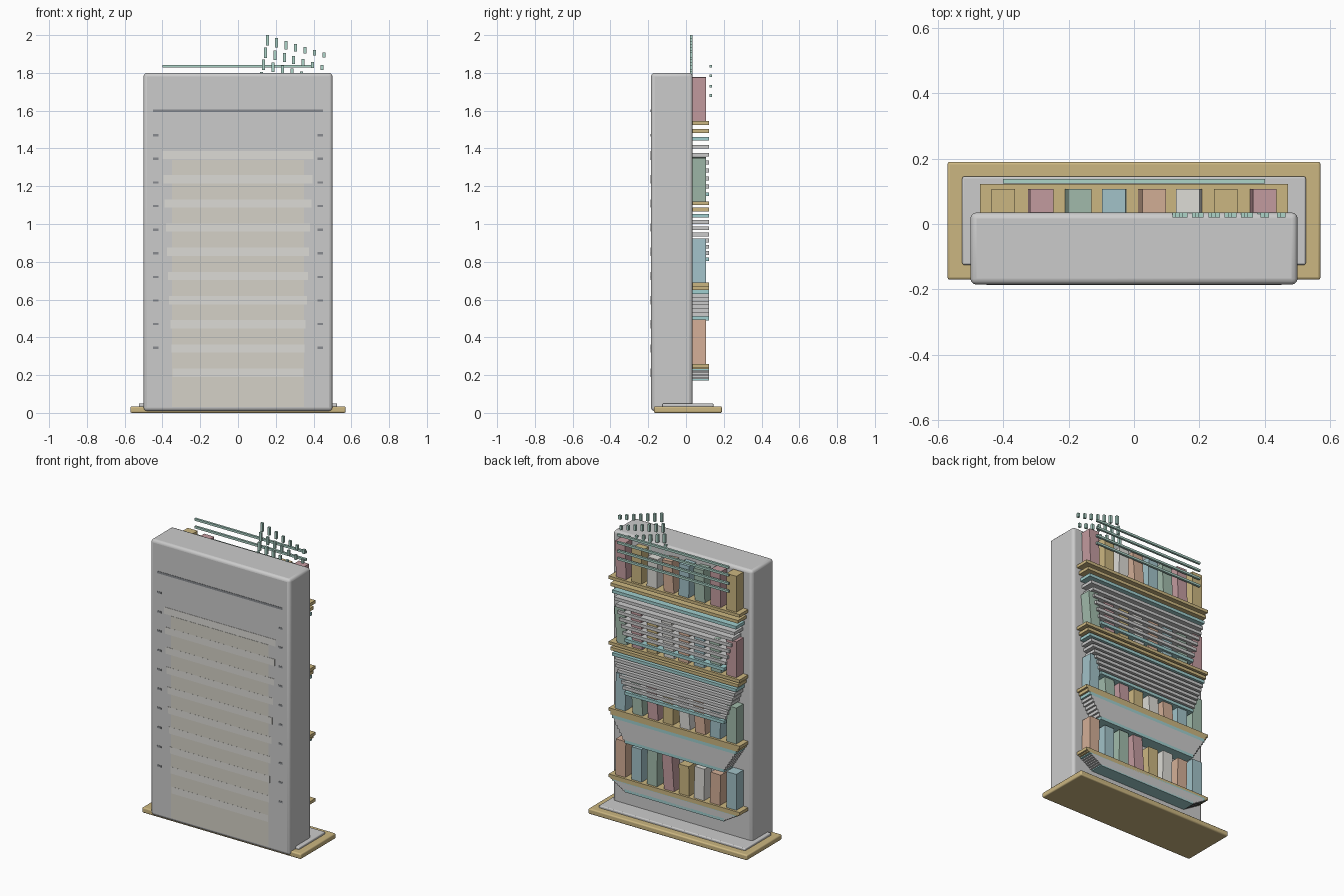
import bpy, math, random

if "Cube" in bpy.data.objects:
    bpy.data.objects.remove(bpy.data.objects["Cube"])
random.seed(4)

COLORS = {
    "gold": (0.60, 0.47, 0.22), "teal": (0.35, 0.62, 0.62), "mint": (0.42, 0.66, 0.58),
    "red": (0.55, 0.33, 0.35), "green": (0.36, 0.50, 0.41), "blue": (0.36, 0.54, 0.58),
    "orange": (0.66, 0.43, 0.31), "white": (0.72, 0.71, 0.67), "cream": (0.66, 0.64, 0.57),
    "dark": (0.25, 0.26, 0.28),
}
mats = {}
for key, rgb in COLORS.items():
    mats[key] = bpy.data.materials.new(key)
    mats[key].diffuse_color = (*rgb, 1)


def box(name, x0, x1, y0, y1, z0, z1, color=None, bevel=0, tilt=0):
    bpy.ops.mesh.primitive_cube_add(size=1, location=((x0+x1)/2, (y0+y1)/2, (z0+z1)/2))
    ob = bpy.context.object
    ob.name = name
    ob.scale = (x1-x0, y1-y0, z1-z0)
    bpy.ops.object.transform_apply(location=False, rotation=False, scale=True)
    ob.rotation_euler.y = tilt
    if color:
        ob.data.materials.append(mats[color])
    if bevel:
        m = ob.modifiers.new("Bevel", 'BEVEL')
        m.width, m.segments = bevel, 3
        bpy.ops.object.shade_smooth_by_angle(angle=math.radians(30))
    return ob


# Base plates and main slab
box("base_plate", -0.57, 0.57, -0.17, 0.19, 0, 0.035, "gold", 0.008)
box("plinth", -0.525, 0.525, -0.125, 0.145, 0.03, 0.05, None, 0.006)
box("body", -0.5, 0.5, -0.185, 0.035, 0.01, 1.8, None, 0.018)

# Nearly flush front decoration: panel, lintel line, treads and side ticks
box("front_panel", -0.35, 0.35, -0.1865, -0.18, 0.03, 1.34, "cream")
box("front_lintel", -0.45, 0.45, -0.187, -0.18, 1.593, 1.607, "dark")
for i in range(10):
    z, w = 1.365 - 0.128*i, 0.40 - 0.006*i
    box("front_tread", -w, w, -0.187, -0.18, z-0.022, z+0.022, "white")
    for s in (-1, 1):
        box("front_tick", s*0.435-0.014, s*0.435+0.014, -0.187, -0.18,
            1.47-0.125*i-0.006, 1.47-0.125*i+0.006, "dark")

# Back shelves: each is a stack of ten slabs narrowing downward
SHELVES = [(0.25, 0.0075), (0.68, 0.020), (1.11, 0.033), (1.535, 0.042)]
for z, step in SHELVES:
    for k in range(10):
        w = 0.47 - 0.0125*k
        col = "gold" if k < 2 else "teal" if k in (2, 9) else None
        box("shelf_slab", -w, w, 0.03, 0.122, z-k*step-0.01, z-k*step+0.01, col)

# Books: eight per shelf, colours shifting from shelf to shelf
ROW = ["blue", "orange", "white", "gold", "red", "green", "blue", "orange"]
CYCLE = ["gold", "red", "green", "blue", "orange", "white", "gold", "red"]
ROWS = [ROW,
        ["green", "blue", "orange", "white", "gold", "red", "green", "blue"],
        ["red", "green", "blue", "orange", "white", "gold", "red", "green"],
        CYCLE]
XS = [-0.40, -0.285, -0.17, -0.06, 0.055, 0.168, 0.28, 0.395]
for r, (z, _) in enumerate(SHELVES):
    for i, x in enumerate(XS):
        h = 0.235 if i in (0, 7) else random.uniform(0.19, 0.235)
        tilt = 0 if i == 0 else random.uniform(-0.04, 0.1)
        box("book", x-0.036, x+0.036, 0.03, 0.107, z+0.008, z+0.008+h, ROWS[r][i], 0, tilt)

# Thin rails across the top of the back
for z in (1.835, 1.785, 1.73, 1.68):
    box("rail", -0.4, 0.4, 0.124, 0.138, z-0.007, z+0.007, "mint")

# Stepped spikes on the top edge, shrinking toward the right
for i in range(7):
    for j in range(4):
        x, z, h = 0.125+0.05*i+0.01*j, 1.777+0.065*j-0.013*i, 0.056-0.005*i
        box("spike", x-0.008, x+0.008, 0.02, 0.035, z-h/2, z+h/2, "mint")

for m in bpy.data.materials:
    if m.users and not m.is_grease_pencil:
        m.use_nodes = True
        m.node_tree.nodes["Principled BSDF"].inputs["Base Color"].default_value = m.diffuse_color
